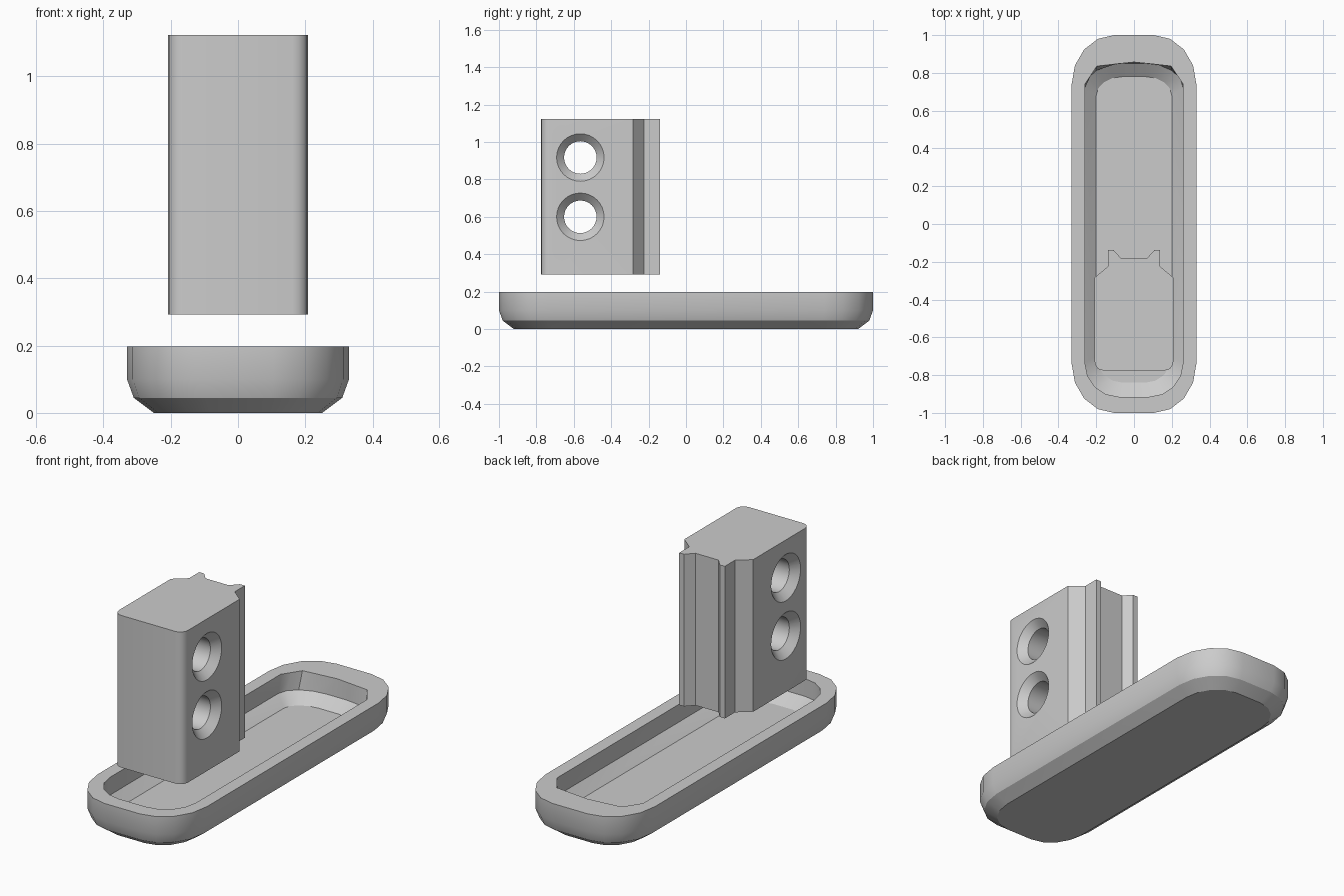
import bpy, bmesh, math

cube = bpy.data.objects.get("Cube")
if cube:
    bpy.data.objects.remove(cube, do_unlink=True)

grey = bpy.data.materials.new("light grey")
grey.use_nodes = True
grey.diffuse_color = (0.6, 0.6, 0.6, 1)
grey.node_tree.nodes["Principled BSDF"].inputs["Base Color"].default_value = (0.6, 0.6, 0.6, 1)


def loft(name, rings):
    """Skin a stack of matching closed rings and cap both ends."""
    bm = bmesh.new()
    loops = [[bm.verts.new(p) for p in ring] for ring in rings]
    count = len(loops[0])
    for low, high in zip(loops, loops[1:]):
        for i in range(count):
            j = (i + 1) % count
            bm.faces.new((low[i], low[j], high[j], high[i]))
    bm.faces.new(loops[0][::-1])
    bm.faces.new(loops[-1])
    bmesh.ops.remove_doubles(bm, verts=bm.verts, dist=0.0005)
    bmesh.ops.recalc_face_normals(bm, faces=bm.faces)
    mesh = bpy.data.meshes.new(name)
    bm.to_mesh(mesh)
    bm.free()
    mesh.materials.append(grey)
    obj = bpy.data.objects.new(name, mesh)
    bpy.context.collection.objects.link(obj)
    return obj


def smooth(obj):
    bpy.ops.object.select_all(action='DESELECT')
    obj.select_set(True)
    bpy.context.view_layer.objects.active = obj
    bpy.ops.object.shade_smooth_by_angle(angle=math.radians(30))


def arc(hx, hy, rx, ry, steps=4):
    """Rounded corner in the +x +y quadrant, running from side to end."""
    turns = [math.pi / 2 * i / steps for i in range(steps + 1)]
    return [(hx - rx + rx * math.cos(t), hy - ry + ry * math.sin(t)) for t in turns]


def ring(z, back, front=None):
    """Closed outline mirrored in x from a back and a front corner."""
    front = front or back
    half = [(x, -y) for x, y in front[::-1]] + back
    return [(x, y, z) for x, y in half] + [(-x, y, z) for x, y in half[::-1]]


# Tray: chamfered outer shell, flat rim, and a hollow with a sloped foot
cut_corner = [(0.26, 0.74), (0.228, 0.788), (0.196, 0.836), (0.098, 0.847), (0, 0.857)]
tray = loft("tray", [
    ring(0, arc(0.25, 0.92, 0.17, 0.2)),
    ring(0.045, arc(0.31, 0.98, 0.21, 0.245)),
    ring(0.1, arc(0.33, 1.0, 0.225, 0.26)),
    ring(0.197, arc(0.33, 1.0, 0.225, 0.26)),
    ring(0.197, cut_corner, arc(0.26, 0.915, 0.18, 0.18)),
    ring(0.1, arc(0.26, 0.85, 0.2, 0.13), arc(0.26, 0.915, 0.18, 0.18)),
    ring(0.05, arc(0.2, 0.78, 0.14, 0.1), arc(0.2, 0.84, 0.14, 0.14)),
])
smooth(tray)

# Upright block: extruded profile with rounded front corners and a grooved back
back_profile = [(0.208, -0.283), (0.138, -0.225), (0.138, -0.138), (0.108, -0.138), (0.07, -0.18)]
front_profile = arc(0.208, 0.775, 0.045, 0.045)
block = loft("upright_block", [ring(z, back_profile, front_profile) for z in (0.292, 1.123)])

# Countersunk holes running through the block from side to side
stations = [(-0.25, 0.169), (-0.168, 0.087), (0.168, 0.087), (0.25, 0.169)]
turns = [math.tau * i / 32 for i in range(32)]
for height in (0.6, 0.917):
    cutter = loft("hole_cutter", [
        [(x, -0.565 + r * math.cos(t), height + r * math.sin(t)) for t in turns]
        for x, r in stations])
    cutter.hide_render = True
    cut = block.modifiers.new("hole", 'BOOLEAN')
    cut.operation = 'DIFFERENCE'
    cut.solver = 'EXACT'
    cut.object = cutter
    bpy.context.view_layer.objects.active = block
    bpy.ops.object.modifier_apply(modifier=cut.name)
    bpy.data.objects.remove(cutter, do_unlink=True)
smooth(block)
